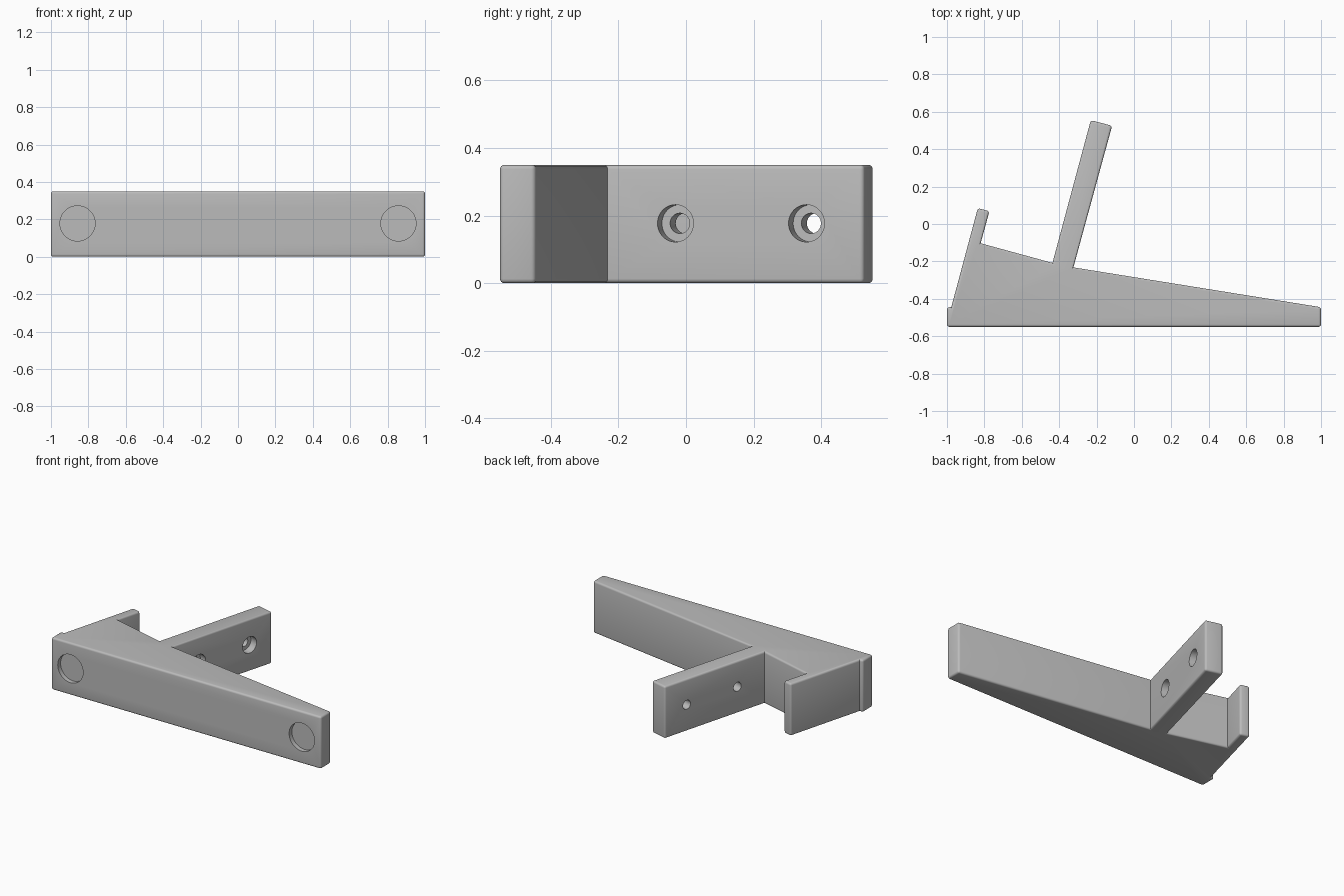
import bpy, bmesh, math
from mathutils import Vector

cube = bpy.data.objects.get("Cube")
if cube:
    bpy.data.objects.remove(cube, do_unlink=True)

HEIGHT = 0.35
MID = HEIGHT / 2
ROUND = 0.017
TILT = math.radians(15)
ARM_NORMAL = Vector((math.cos(TILT), -math.sin(TILT), 0))

grey = bpy.data.materials.new("light grey plastic")
grey.use_nodes = True
colour = (0.5, 0.5, 0.5, 1)
grey.diffuse_color = colour
grey.node_tree.nodes["Principled BSDF"].inputs["Base Color"].default_value = colour

# Plan outline: bar, wedge, long arm and short lip
outline = [
    (-1, -0.55), (1, -0.55), (1, -0.445),
    (-0.324, -0.232), (-0.117, 0.525), (-0.231, 0.555), (-0.436, -0.208),
    (-0.82, -0.103), (-0.773, 0.068), (-0.835, 0.085),
    (-0.977, -0.445), (-1, -0.445),
]
inner_corners = [Vector(outline[i]) for i in (3, 6, 7, 10)]

bm = bmesh.new()
base = bm.faces.new([bm.verts.new((x, y, 0)) for x, y in outline])
top = bmesh.ops.extrude_face_region(bm, geom=[base])["geom"]
bmesh.ops.translate(bm, vec=(0, 0, HEIGHT),
                    verts=[v for v in top if isinstance(v, bmesh.types.BMVert)])
bmesh.ops.recalc_face_normals(bm, faces=bm.faces)


def is_inner(edge):
    a, b = (v.co.xy for v in edge.verts)
    return (a - b).length < 1e-4 and any((a - c).length < 1e-3 for c in inner_corners)


# Round every edge except the upright inner corners
bmesh.ops.bevel(bm, geom=[e for e in bm.edges if not is_inner(e)], offset=ROUND,
                segments=4, profile=0.5, affect='EDGES', clamp_overlap=True)
mesh = bpy.data.meshes.new("bracket")
bm.to_mesh(mesh)
bm.free()
mesh.materials.append(grey)
bracket = bpy.data.objects.new("bracket", mesh)
bpy.context.collection.objects.link(bracket)
bpy.context.view_layer.objects.active = bracket
bracket.select_set(True)


def drill(centre, direction, radius, depth):
    """Cut a round hole of a given depth, starting at a surface point."""
    bpy.ops.mesh.primitive_cylinder_add(
        vertices=48, radius=radius, depth=depth * 2, location=centre,
        rotation=direction.to_track_quat('Z', 'Y').to_euler())
    cutter = bpy.context.object
    cutter.name = "hole_cutter"
    cutter.hide_render = True
    cutter.data.materials.append(grey)
    bpy.context.view_layer.objects.active = bracket
    mod = bracket.modifiers.new("hole", 'BOOLEAN')
    mod.operation = 'DIFFERENCE'
    mod.solver = 'EXACT'
    mod.object = cutter
    bpy.ops.object.modifier_apply(modifier=mod.name)
    bpy.data.objects.remove(cutter, do_unlink=True)


# Shallow round pockets in the front face
for side in (-1, 1):
    drill(Vector((side * 0.858, -0.55, 0.178)), Vector((0, 1, 0)), 0.094, 0.03)

# Counterbored screw holes through the long arm
for y in (-0.031, 0.357):
    x = -0.324 + (y + 0.232) * math.tan(TILT)
    rim = Vector((x, y, 0.177))
    drill(rim, ARM_NORMAL, 0.055, 0.05)
    drill(rim, ARM_NORMAL, 0.03, 0.2)

bpy.ops.object.select_all(action='DESELECT')
bracket.select_set(True)
bpy.context.view_layer.objects.active = bracket
bpy.ops.object.shade_smooth_by_angle(angle=math.radians(30))
